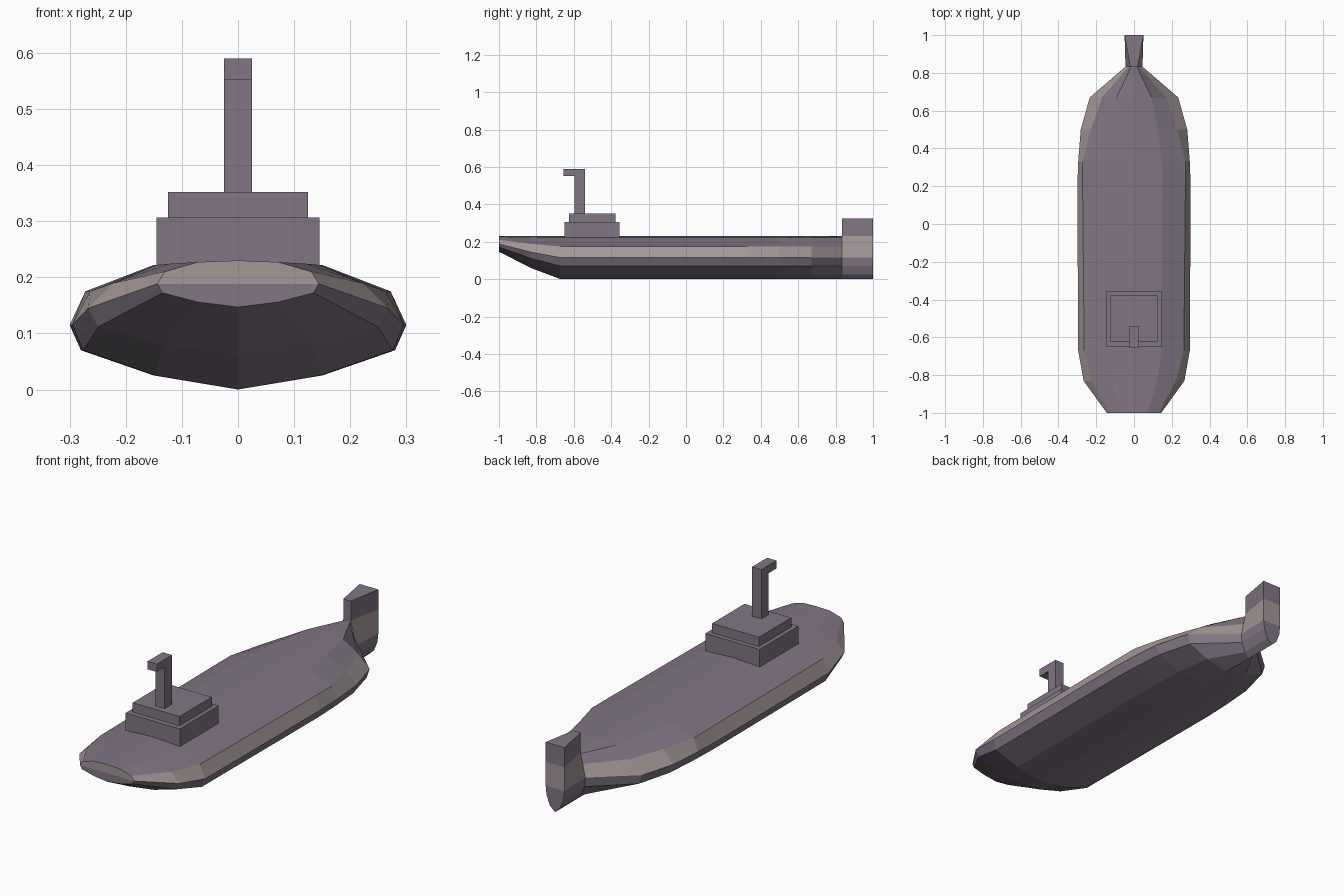
import bpy, bmesh

if "Cube" in bpy.data.objects:
    bpy.data.objects.remove(bpy.data.objects["Cube"])


def material(name, rgb):
    m = bpy.data.materials.new(name)
    m.diffuse_color = (*rgb, 1)
    m.use_nodes = True
    m.node_tree.nodes["Principled BSDF"].inputs["Base Color"].default_value = m.diffuse_color
    return m


GREY = material("purple_grey", (0.22, 0.18, 0.23))
BEIGE = material("beige", (0.37, 0.31, 0.31))


def finish(name, bm):
    bmesh.ops.recalc_face_normals(bm, faces=bm.faces)
    me = bpy.data.meshes.new(name)
    bm.to_mesh(me)
    bm.free()
    me.materials.append(GREY)
    me.materials.append(BEIGE)
    ob = bpy.data.objects.new(name, me)
    bpy.context.collection.objects.link(ob)
    return ob


def loft(name, stations, side_beige, cap_beige, caps):
    """Skin symmetric sections; each is (y, [(half width, z) from bottom to top])."""
    bm = bmesh.new()

    def face(verts, mat):
        verts = list(dict.fromkeys(verts))
        if len(verts) > 2:
            bm.faces.new(verts).material_index = int(mat)

    rings = []
    for y, pts in stations:
        right = [bm.verts.new((x, y, z)) for x, z in pts]
        left = [bm.verts.new((-x, y, z)) if x else v for (x, z), v in zip(pts, right)]
        rings.append((right, left))
    n = len(stations[0][1])
    for a, b in zip(rings, rings[1:]):
        for side in (0, 1):
            for i in range(n - 1):
                face([a[side][i], a[side][i + 1], b[side][i + 1], b[side][i]], i in side_beige)
        if a[0][-1] is not a[1][-1]:
            face([a[0][-1], a[1][-1], b[1][-1], b[0][-1]], False)
    for k in caps:
        r, l = rings[k]
        for i in range(n - 1):
            face([r[i], r[i + 1], l[i + 1], l[i]], i in cap_beige)
    return finish(name, bm)


def box(name, x, y0, y1, z0, z1):
    pts = [(x, z0), (x, z1)]
    return loft(name, [(y0, pts), (y1, pts)], (), (), (0, 1))


# Hull: one lens section, rescaled along the length
TOP = 0.23
SECTION = [(0, 0), (0.15, 0.025), (0.28, 0.07), (0.30, 0.115),
           (0.272, 0.175), (0.15, 0.222), (0, TOP)]
# y, lower width scale, upper width scale, keel height
PLAN = [(-1, 0.48, 0.48, 0.147), (-0.83, 0.89, 0.82, 0.06), (-0.67, 0.985, 0.97, 0),
        (0.2, 1, 1, 0), (0.33, 0.985, 1, 0), (0.5, 0.94, 0.84, 0),
        (0.67, 0.78, 0.62, 0), (0.833, 0.15, 0.10, 0)]
hull = [(y, [(x * (lo if i < 4 else up), keel + z * (TOP - keel) / TOP)
             for i, (x, z) in enumerate(SECTION)])
        for y, lo, up, keel in PLAN]
loft("hull", hull, {3}, {3, 4, 5}, (0,))

# Stern fin: narrow where it meets the hull, wider at the back
heights = [0, 0.025, 0.07, 0.115, 0.23, 0.325]
inner = [0, 0.023, 0.042, 0.045, 0.02, 0.02]
outer = [0, 0.027, 0.045, 0.05, 0.05, 0.05]
loft("stern_fin", [(0.833, list(zip(inner, heights))), (1, list(zip(outer, heights)))],
     {3}, {3}, (0, 1))

# Cabin in two steps
box("cabin_lower", 0.145, -0.65, -0.355, 0.215, 0.307)
box("cabin_upper", 0.125, -0.625, -0.378, 0.307, 0.352)

# Periscope: L-shaped profile in side view, extruded across x
bm = bmesh.new()
profile = [(-0.595, 0.345), (-0.54, 0.345), (-0.54, 0.59), (-0.655, 0.59),
           (-0.655, 0.552), (-0.595, 0.552)]
f = bm.faces.new([bm.verts.new((-0.025, y, z)) for y, z in profile])
ext = bmesh.ops.extrude_face_region(bm, geom=[f])["geom"]
bmesh.ops.translate(bm, vec=(0.05, 0, 0),
                    verts=[v for v in ext if isinstance(v, bmesh.types.BMVert)])
finish("periscope", bm)
